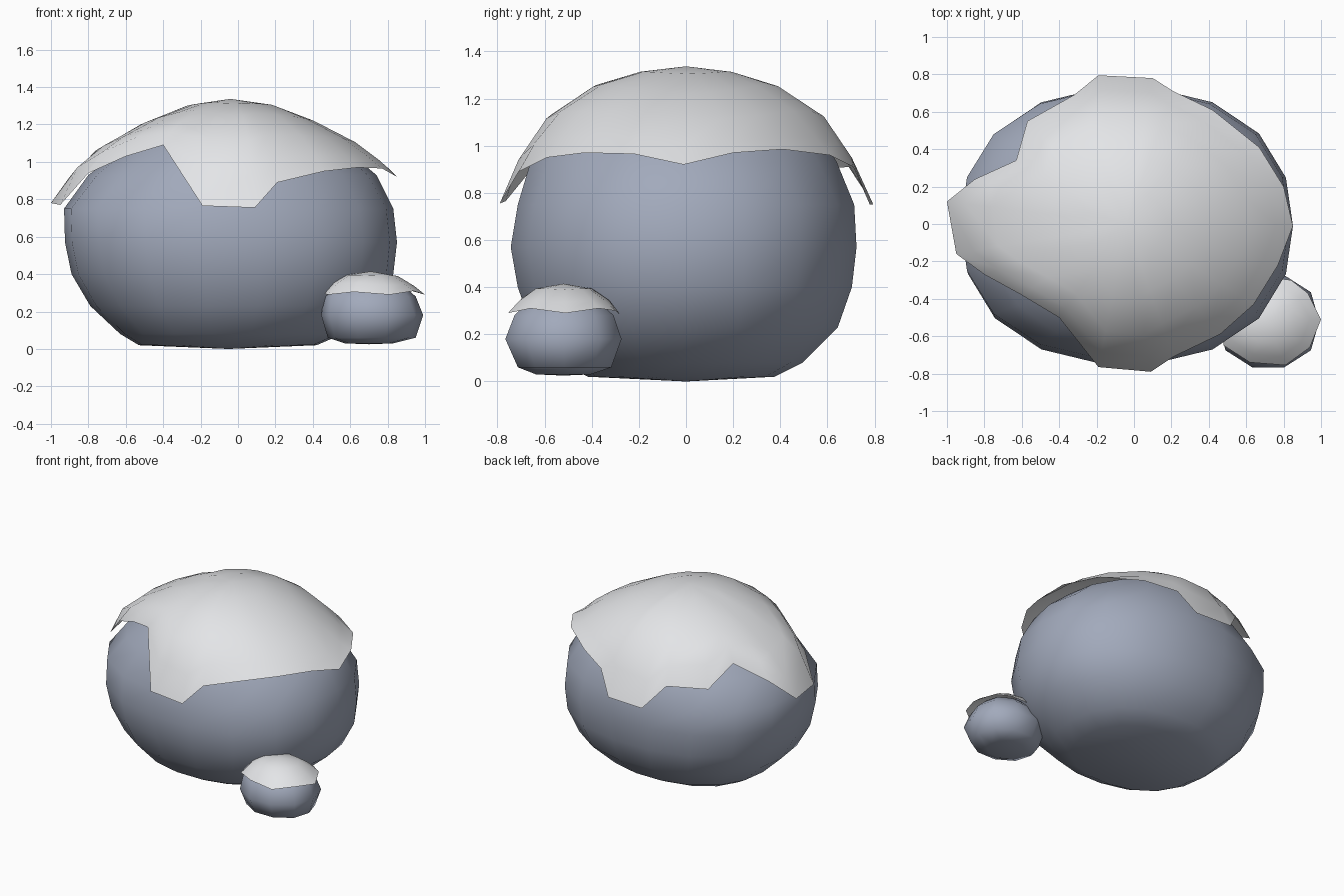
import bpy, bmesh, math

if "Cube" in bpy.data.objects:
    bpy.data.objects.remove(bpy.data.objects["Cube"])


def material(name, rgb):
    m = bpy.data.materials.new(name)
    m.diffuse_color = (*rgb, 1)
    m.use_nodes = True
    m.node_tree.nodes["Principled BSDF"].inputs["Base Color"].default_value = m.diffuse_color
    return m


STONE = material("blue_grey_stone", (0.36, 0.40, 0.50))
SNOW = material("snow_white", (0.80, 0.81, 0.83))


def loft(name, rings, bottom, top, mat):
    """Skin stacked rings of points, closing the ends with a tip where given."""
    bm = bmesh.new()
    loops = [[bm.verts.new(p) for p in ring] for ring in rings]
    n = len(loops[0])
    for a, b in zip(loops, loops[1:]):
        for i in range(n):
            j = (i + 1) % n
            bm.faces.new((a[i], a[j], b[j], b[i]))
    if bottom:
        tip = bm.verts.new(bottom)
        for i in range(n):
            bm.faces.new((tip, loops[0][(i + 1) % n], loops[0][i]))
    tip = bm.verts.new(top)
    for i in range(n):
        bm.faces.new((loops[-1][i], loops[-1][(i + 1) % n], tip))
    for f in bm.faces:
        f.smooth = True
    me = bpy.data.meshes.new(name)
    bm.to_mesh(me)
    bm.free()
    me.materials.append(mat)
    ob = bpy.data.objects.new(name, me)
    bpy.context.collection.objects.link(ob)
    return ob


def oval(z, x0, x1, y0, y1, n, power):
    """Rounded oval ring filling a rectangle at height z."""
    pts = []
    for i in range(n):
        a = 2 * math.pi * i / n
        c, s = math.cos(a), math.sin(a)
        k = (abs(c) ** power + abs(s) ** power) ** (-1 / power)
        pts.append(((x0 + x1) / 2 + (x1 - x0) / 2 * c * k,
                    (y0 + y1) / 2 + (y1 - y0) / 2 * s * k, z))
    return pts


def rock(name, levels, bottom, top, n):
    rings = [oval(*lv, n, 2.25 if lv[0] < 0.8 else 2.0) for lv in levels]
    return loft(name, rings, bottom, top, STONE)


def interp(table, r):
    for (r0, z0), (r1, z1) in zip(table, table[1:]):
        if r <= r1:
            return z0 + (z1 - z0) * (r - r0) / (r1 - r0)
    return table[-1][1]


def snow_cap(name, rim, centre, radii, along_x, along_y, steps):
    """Thin sheet draped over a dome, ending in a ragged rim."""
    cx, cy = centre
    rings = [rim]
    for t in steps:
        ring = []
        for x, y, z in rim:
            dx, dy = (x - cx) * t, (y - cy) * t
            u, v = dx / radii[0], dy / radii[1]
            r = math.hypot(u, v)
            w = (u / r) ** 2
            ring.append((cx + dx, cy + dy,
                         w * interp(along_x, r) + (1 - w) * interp(along_y, r)))
        rings.append(ring)
    return loft(name, rings, None, (cx, cy, along_x[0][1]), SNOW)


# Large boulder: height, then left, right, front and back limits
rock("large_rock", [
    (0.02, -.53, .42, -.42, .38), (0.08, -.63, .56, -.53, .50),
    (0.23, -.79, .74, -.66, .65), (0.40, -.89, .83, -.72, .71),
    (0.57, -.925, .85, -.75, .73), (0.75, -.93, .83, -.72, .72),
    (0.93, -.80, .74, -.67, .65), (1.08, -.60, .56, -.58, .56),
    (1.20, -.38, .33, -.43, .41), (1.27, -.17, .15, -.23, .21),
], (-.05, 0, 0), (-.03, 0, 1.295), 18)

# Snow on the large boulder
snow_cap("large_snow_cap", [
    (.85, -.01, .92), (.80, .20, .97), (.67, .41, .985), (.42, .61, .96),
    (.21, .71, .91), (.10, .78, .75), (-.19, .795, .75), (-.32, .69, .91),
    (-.57, .55, .90), (-.63, .34, 1.03), (-.85, .24, .92), (-1.0, .12, .78),
    (-.95, -.16, .77), (-.80, -.27, .94), (-.60, -.38, 1.03), (-.40, -.50, 1.09),
    (-.19, -.765, .765), (.09, -.79, .755), (.21, -.71, .89), (.46, -.59, .95),
    (.64, -.43, .97), (.77, -.22, .965),
], (-.04, 0), (.89, .74),
    [(0, 1.337), (.25, 1.305), (.5, 1.22), (.75, 1.105), (.93, .985), (1.08, .78)],
    [(0, 1.337), (.26, 1.315), (.52, 1.26), (.8, 1.125), (.97, .94), (1.07, .76)],
    (.9, .75, .5, .25))

# Small stone at the front right
rock("small_rock", [
    (.03, .57, .83, -.64, .40 - .80), (.06, .48, .95, -.72, -.31),
    (.18, .445, .99, -.775, -.265), (.28, .46, .95, -.735, -.30),
    (.345, .54, .88, -.67, -.37),
], (.70, -.52, .025), (.71, -.52, .385), 10)

# Snow on the small stone
snow_cap("small_snow_cap", [
    (1.0, -.51, .29), (.93, -.37, .31), (.84, -.30, .30), (.69, -.28, .285),
    (.51, -.39, .31), (.455, -.51, .30), (.48, -.65, .29), (.62, -.74, .305),
    (.81, -.755, .29), (.94, -.66, .31),
], (.71, -.52), (.27, .245),
    [(0, .415), (.5, .395), (.8, .35), (1.05, .295)],
    [(0, .415), (.6, .39), (.85, .335), (1.05, .29)],
    (.8, .5))
